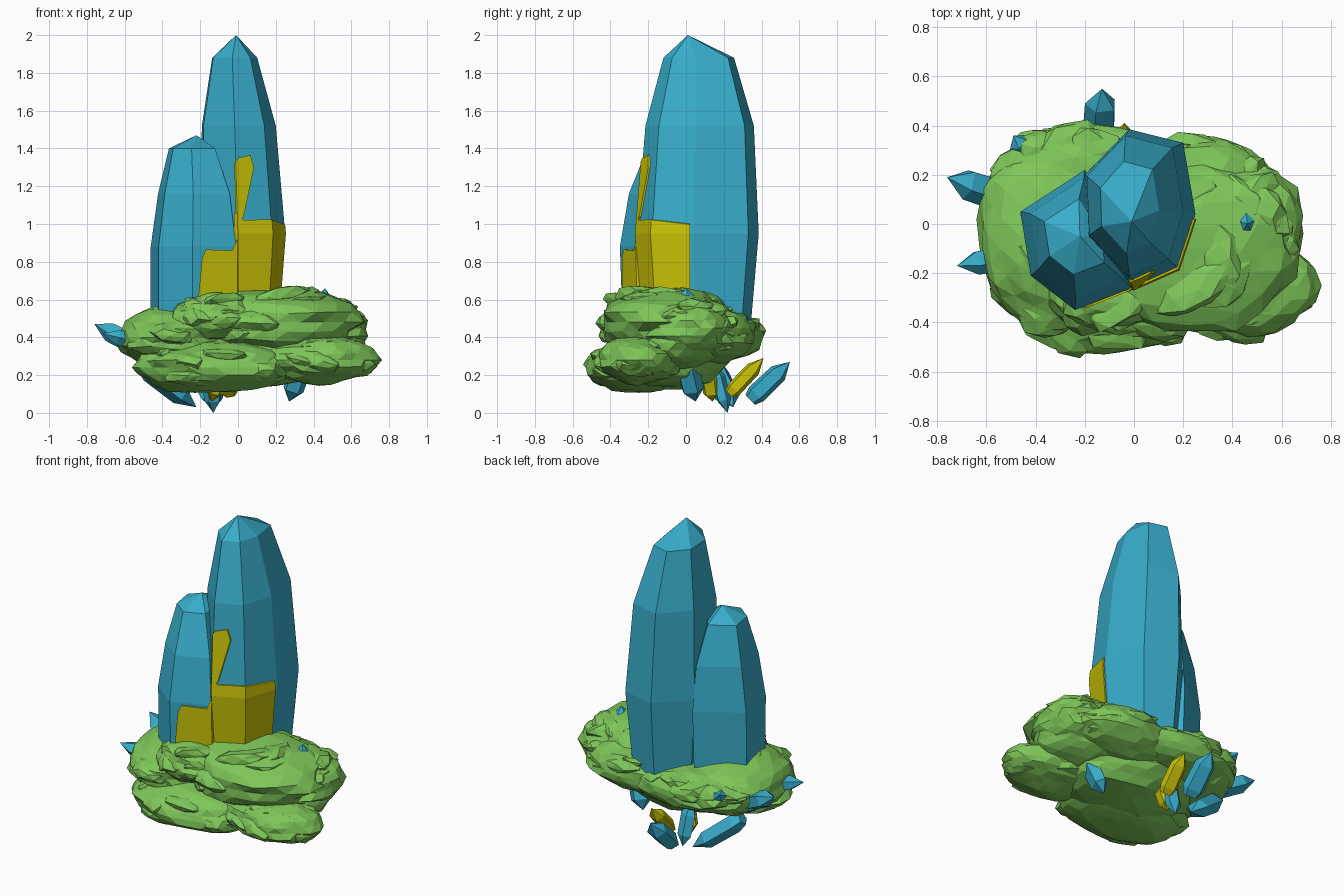
import bpy, bmesh, math, random
from mathutils import Vector, Matrix, noise

if "Cube" in bpy.data.objects:
    bpy.data.objects.remove(bpy.data.objects["Cube"])

random.seed(5)


def material(name, rgb):
    m = bpy.data.materials.new(name)
    m.diffuse_color = (*rgb, 1)
    m.use_nodes = True
    m.node_tree.nodes["Principled BSDF"].inputs["Base Color"].default_value = m.diffuse_color
    return m


BLUE = material("blue_crystal", (0.04, 0.42, 0.60))
GREEN = material("green_rock", (0.21, 0.57, 0.10))
YELLOW = material("yellow_crystal", (0.60, 0.55, 0.002))


def make(name, bm, mat=None):
    bmesh.ops.recalc_face_normals(bm, faces=bm.faces)
    me = bpy.data.meshes.new(name)
    bm.to_mesh(me)
    bm.free()
    ob = bpy.data.objects.new(name, me)
    bpy.context.collection.objects.link(ob)
    if mat:
        me.materials.append(mat)
    return ob


def loft(rings, tip=None):
    """Skin rings of points, closing the bottom and ending in a tip or cap."""
    bm = bmesh.new()
    loops = [[bm.verts.new(p) for p in r] for r in rings]
    n = len(loops[0])
    for a, b in zip(loops, loops[1:]):
        for i in range(n):
            bm.faces.new((a[i], a[(i + 1) % n], b[(i + 1) % n], b[i]))
    bm.faces.new(loops[0])
    if tip:
        t = bm.verts.new(tip)
        for i in range(n):
            bm.faces.new((loops[-1][i], loops[-1][(i + 1) % n], t))
    else:
        bm.faces.new(loops[-1])
    return bm


def tower(name, section, centre, levels, tip, mat, grow=0.0):
    """Tall crystal: one cross-section, rescaled and shifted at each level."""
    c = Vector(centre)
    rings = []
    for z, sx, sy, dx, dy in levels:
        ring = []
        for p in section:
            d = Vector(p) - c
            out = d.normalized() * grow
            ring.append((c.x + dx + d.x * sx + out.x, c.y + dy + d.y * sy + out.y, z))
        rings.append(ring)
    return make(name, loft(rings, (tip[0], tip[1], tip[2] + grow * .2)), mat)


def coating(name, tower_args, outline, back_y):
    """Yellow crust: slightly swollen crystal kept only inside a front outline."""
    ob = tower(name, *tower_args, YELLOW, 0.01)
    cutter = make(name + "_cutter", loft([[(x, y, z) for x, z in outline] for y in (-1, back_y)]))
    cutter.hide_render = True
    cutter.hide_set(True)
    mod = ob.modifiers.new("trim", 'BOOLEAN')
    mod.operation, mod.solver, mod.object = 'INTERSECT', 'EXACT', cutter
    bpy.context.view_layer.objects.active = ob
    bpy.ops.object.modifier_apply(modifier="trim")
    bpy.data.objects.remove(cutter)


# Tall main crystal
main = ([(.25, .04), (.18, -.18), (0, -.26), (-.19, -.07), (-.20, .20), (-.02, .385), (.20, .33)],
        (.02, .06),
        [(.35, .80, .84, 0, 0), (.95, 1, 1, 0, 0), (1.52, .87, .89, -.02, .01), (1.88, .53, .58, -.04, .006)],
        (-.01, .01, 2.0))
tower("main_crystal", *main, BLUE)

# Shorter crystal leaning on it
second = ([(-.02, -.06), (-.01, -.26), (-.24, -.35), (-.42, -.21), (-.462, .05), (-.2, .22)],
          (-.22, -.08),
          [(.35, 1, .93, 0, 0), (.88, 1, 1, 0, 0), (1.16, .84, .86, 0, .01), (1.40, .54, .54, -.015, .02)],
          (-.22, -.05, 1.47))
tower("second_crystal", *second, BLUE)

# Yellow crust on the front faces
coating("main_crust", main, [(-.03, .5), (.30, .5), (.30, .98), (.17, 1.025), (.03, 1.02), (-.02, 1.06)], .02)
coating("tongue_crust", main, [(-.01, 1.0), (.03, 1.04), (.085, 1.30), (.065, 1.365), (0, 1.35), (-.02, 1.32)], -.1)
coating("second_crust", second, [(-.22, .5), (.02, .5), (.02, .98), (-.03, .86), (-.17, .865), (-.19, .82)], -.1)


# Rock base: large lumps with weathered slabs over their surfaces
def lump(bm, centre, radii, rough, subdiv, tilt=(0, 0, 0)):
    seed = Vector([random.uniform(-50, 50) for _ in range(3)])
    rot = Matrix.Rotation(tilt[2], 3, 'Z') @ Matrix.Rotation(tilt[1], 3, 'Y') @ Matrix.Rotation(tilt[0], 3, 'X')
    for v in bmesh.ops.create_icosphere(bm, subdivisions=subdiv, radius=1)["verts"]:
        d = v.co.copy()
        k = 1 + rough * noise.noise(Vector((d.x * 1.8, d.y * 1.8, d.z * 3)) + seed)
        p = Vector([d[i] * radii[i] * k for i in range(3)])
        v.co = Vector(centre) + rot @ p


CORES = [
    ((-.33, -.04, .40), (.32, .40, .17)),    # upper left
    ((.20, -.10, .48), (.46, .36, .19)),     # upper middle
    ((.47, .00, .45), (.23, .24, .16)),      # upper right
    ((-.18, .16, .40), (.42, .26, .13)),     # back left
    ((.22, .15, .41), (.36, .22, .15)),      # back right
    ((-.12, -.25, .24), (.44, .28, .14)),    # lower front left
    ((.43, -.25, .28), (.32, .22, .13)),     # lower front right
    ((-.12, -.28, .51), (.24, .16, .13)),    # front of the crystals
    ((.35, -.05, .37), (.32, .25, .14)),     # right filler
    ((.00, -.10, .28), (.46, .32, .16)),     # underside
]
bm = bmesh.new()
for c, r in CORES:
    lump(bm, c, [.98 * x for x in r], .14, 3)
for c, r in CORES[:-2]:
    for i in range(11):
        a = (i + random.random()) * math.tau / 11
        h = random.uniform(-.45, .9)
        w = math.sqrt(1 - h * h)
        d = (math.cos(a) * w, math.sin(a) * w, h)
        s = [random.uniform(.12, .2), random.uniform(.08, .12), random.uniform(.045, .075)]
        pos = [c[k] + (r[k] - s[k]) * d[k] * 1.1 for k in range(3)]
        # slabs run along the rim of their lump
        turn = math.atan2(d[1], d[0]) + math.pi / 2 + random.uniform(-.4, .4)
        lump(bm, pos, s, .25, 2, (random.uniform(-.35, .1), random.uniform(-.2, .2), turn))
make("rock_base", bm, GREEN)


# Small broken shards poking out of the rock
def shard(name, p, q, r, mat, sides=5):
    p, q = Vector(p), Vector(q)
    axis = q - p
    rot = axis.to_track_quat('Z', 'Y')
    rings = []
    for t, k in ((0, .7), (.15, 1), (.7, .95)):
        rings.append([p + axis * t + rot @ Vector((math.cos(i * math.tau / sides) * r * k,
                                                   math.sin(i * math.tau / sides) * r * k * .8, 0))
                      for i in range(sides)])
    make(name, loft(rings, q), mat)


SHARDS = [
    ("left_shard", (-.48, .10, .33), (-.76, .19, .47), .07, BLUE),
    ("left_front_shard", (-.45, -.12, .35), (-.72, -.17, .42), .055, BLUE),
    ("left_under_shard", (-.42, .12, .28), (-.62, .12, .38), .06, BLUE),
    ("back_hanging_shard", (-.14, .34, .07), (-.13, .55, .27), .07, BLUE),
    ("bottom_left_shard", (-.50, .14, .25), (-.22, .25, .03), .075, BLUE),
    ("bottom_shard", (-.14, .16, .22), (-.13, .22, .0), .05, BLUE),
    ("bottom_right_shard", (.34, .00, .26), (.27, .05, .06), .07, BLUE),
    ("top_right_shard", (.45, .00, .50), (.46, .00, .66), .055, BLUE),
    ("back_left_shard", (-.42, .26, .40), (-.49, .36, .48), .045, BLUE),
    ("yellow_back_shard", (-.05, .23, .10), (-.04, .41, .29), .055, YELLOW),
    ("yellow_bottom_shard", (-.10, .12, .20), (-.14, .14, .06), .05, YELLOW),
    ("yellow_left_shard", (-.40, -.12, .36), (-.53, -.16, .34), .035, YELLOW),
]
for s in SHARDS:
    shard(*s)
